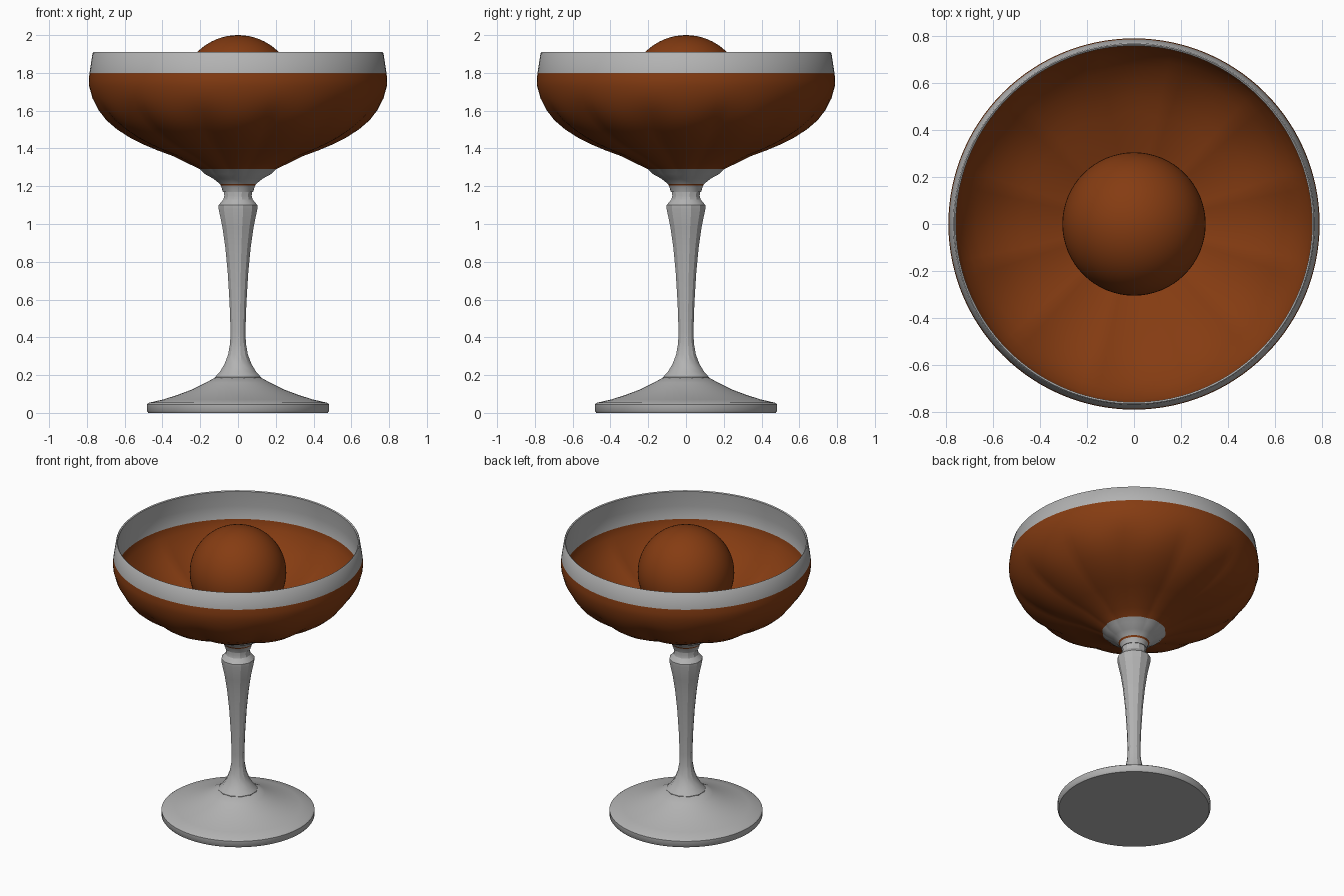
import bpy
import bmesh
import math

cube = bpy.data.objects.get("Cube")
if cube:
    bpy.data.objects.remove(cube)


def make_material(name, colour):
    mat = bpy.data.materials.new(name)
    mat.use_nodes = True
    mat.diffuse_color = colour
    bsdf = next(n for n in mat.node_tree.nodes if n.type == "BSDF_PRINCIPLED")
    bsdf.inputs["Base Color"].default_value = colour
    bsdf.inputs["Roughness"].default_value = 0.5
    return mat


glass = make_material("pale grey glass", (0.45, 0.45, 0.45, 1))
brown = make_material("warm brown", (0.235, 0.045, 0.006, 1))


def finish(obj, angle):
    for other in bpy.context.selected_objects:
        other.select_set(False)
    obj.select_set(True)
    bpy.context.view_layer.objects.active = obj
    bpy.ops.object.shade_smooth_by_angle(angle=math.radians(angle))


def no_flutes(theta, z):
    return 1.0


def petal_flutes(theta, z):
    # Twelve shallow petals that fade out towards the rim and the stem
    fade = max(0.0, 1 - ((z - 1.43) / 0.22) ** 2)
    return 1 + 0.045 * fade * (abs(math.cos(6 * theta)) - 0.64)


def lathe(name, profile, sides, angle, shape=no_flutes, turn=0.0, brown_rule=None):
    """Spin an (r, z) profile; points on the axis become single poles."""
    bm = bmesh.new()
    rings = []
    for r, z in profile:
        if r == 0:
            rings.append([bm.verts.new((0, 0, z))] * sides)
            continue
        ring = []
        for i in range(sides):
            t = turn + math.tau * i / sides
            k = r * shape(t, z)
            ring.append(bm.verts.new((k * math.cos(t), k * math.sin(t), z)))
        rings.append(ring)
    for row, (a, b) in enumerate(zip(rings, rings[1:])):
        for i in range(sides):
            j = (i + 1) % sides
            corners = list(dict.fromkeys((a[i], a[j], b[j], b[i])))
            face = bm.faces.new(corners)
            if brown_rule and brown_rule(row):
                face.material_index = 1
    bmesh.ops.recalc_face_normals(bm, faces=bm.faces)
    mesh = bpy.data.meshes.new(name)
    bm.to_mesh(mesh)
    bm.free()
    mesh.materials.append(glass)
    mesh.materials.append(brown)
    obj = bpy.data.objects.new(name, mesh)
    bpy.context.collection.objects.link(obj)
    finish(obj, angle)
    return obj


# Bowl: outside from the collar up to the rim, then down the inside
outside = [(0, 1.17), (0.08, 1.17), (0.09, 1.203), (0.097, 1.213), (0.13, 1.24),
           (0.175, 1.265), (0.2, 1.29), (0.26, 1.32), (0.34, 1.36), (0.42, 1.39),
           (0.49, 1.42), (0.56, 1.455), (0.63, 1.5), (0.69, 1.55), (0.735, 1.605),
           (0.77, 1.665), (0.788, 1.73), (0.79, 1.765), (0.786, 1.8), (0.77, 1.905)]
inside = [(0.765, 1.91), (0.758, 1.905), (0.767, 1.8), (0.765, 1.71), (0.745, 1.66),
          (0.71, 1.605), (0.665, 1.555), (0.605, 1.505), (0.535, 1.46), (0.47, 1.43),
          (0.4, 1.4), (0.32, 1.37), (0.24, 1.34), (0.14, 1.32), (0, 1.315)]
bowl_profile = outside + inside


def bowl_is_brown(row):
    lo, hi = sorted((bowl_profile[row][1], bowl_profile[row + 1][1]))
    if row >= len(outside):
        return hi <= 1.71
    return 1.29 <= lo and hi <= 1.8 or lo == 1.203


lathe("bowl", bowl_profile, 120, 40, petal_flutes, 0, bowl_is_brown)

# Faceted stem with a knop below the bowl
stem_profile = [(0, 1.2), (0.082, 1.2), (0.075, 1.15), (0.08, 1.13), (0.106, 1.1),
                (0.106, 1.08), (0.085, 0.98), (0.07, 0.88), (0.056, 0.74),
                (0.046, 0.58), (0.041, 0.44), (0.043, 0.37), (0.054, 0.31),
                (0.073, 0.26), (0.098, 0.22), (0.125, 0.19), (0.125, 0.17), (0, 0.17)]
lathe("stem", stem_profile, 12, 26, turn=math.pi / 12)

# Round foot
foot_profile = [(0, 0.19), (0.12, 0.188), (0.17, 0.16), (0.24, 0.125), (0.32, 0.095),
                (0.4, 0.07), (0.47, 0.054), (0.483, 0.045), (0.483, 0.01),
                (0.475, 0), (0, 0)]
lathe("foot", foot_profile, 96, 40)

# Ball resting in the bowl
bpy.ops.mesh.primitive_uv_sphere_add(segments=64, ring_count=32, radius=0.305,
                                     location=(0, 0, 1.695))
ball = bpy.context.object
ball.name = "ball"
ball.data.materials.append(brown)
finish(ball, 40)
